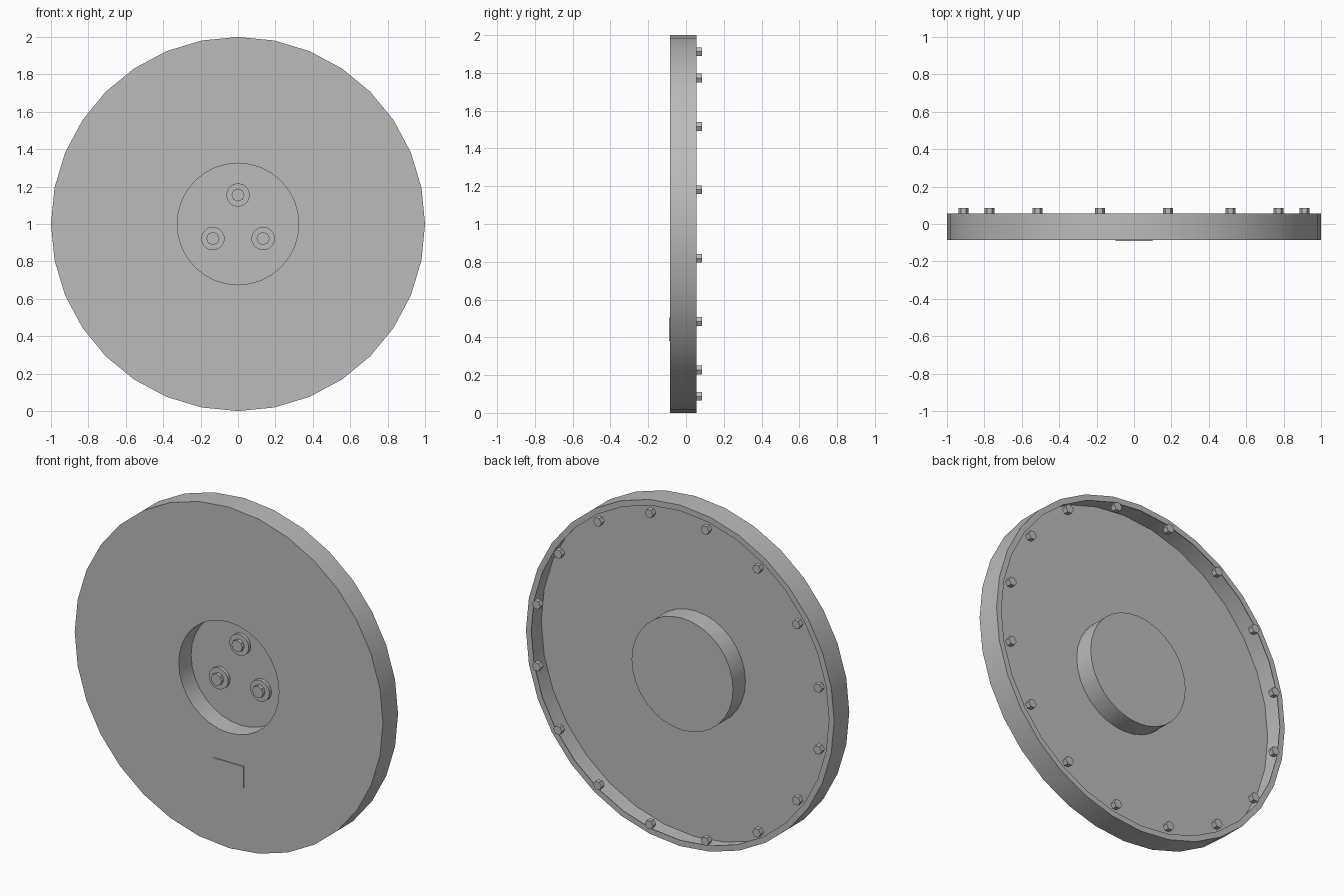
import bpy, bmesh, math
from mathutils import Matrix, Vector

if "Cube" in bpy.data.objects:
    bpy.data.objects.remove(bpy.data.objects["Cube"])

grey = bpy.data.materials.new("plain grey")
grey.use_nodes = True
colour = (0.5, 0.5, 0.5, 1)
grey.diffuse_color = colour
grey.node_tree.nodes["Principled BSDF"].inputs["Base Color"].default_value = colour

CENTRE = Vector((0, 0, 1))


def finish(bm, name):
    bmesh.ops.recalc_face_normals(bm, faces=bm.faces)
    mesh = bpy.data.meshes.new(name)
    bm.to_mesh(mesh)
    bm.free()
    mesh.materials.append(grey)
    obj = bpy.data.objects.new(name, mesh)
    bpy.context.collection.objects.link(obj)
    bpy.ops.object.select_all(action="DESELECT")
    obj.select_set(True)
    bpy.context.view_layer.objects.active = obj
    bpy.ops.object.shade_smooth_by_angle(angle=math.radians(30))
    return obj


def lathe(name, profile, sides):
    """Spin a (radius, y) profile around the wheel axis."""
    bm = bmesh.new()
    verts = [bm.verts.new((r, y, 1)) for r, y in profile]
    edges = [bm.edges.new(pair) for pair in zip(verts, verts[1:])]
    bmesh.ops.spin(bm, geom=verts + edges, cent=CENTRE, axis=(0, 1, 0),
                   angle=math.tau, steps=sides, use_merge=True)
    bmesh.ops.remove_doubles(bm, verts=bm.verts, dist=1e-5)
    return finish(bm, name)


def peg(name, x, z, radius, y0, y1, sides):
    """Short cylinder pointing along y."""
    bm = bmesh.new()
    bmesh.ops.create_cone(bm, cap_ends=True, segments=sides, radius1=radius,
                          radius2=radius, depth=y1 - y0)
    turn = Matrix.Rotation(math.pi / 2, 4, "X")
    # hexagons carry a corner on the x axis
    spin = Matrix.Rotation(math.pi / 2, 4, "Z")
    bm.transform(Matrix.Translation((x, (y0 + y1) / 2, z)) @ turn @ spin)
    return finish(bm, name)


# Thin dished cover: hub pocket, front face, outer wall and rear lip
FRONT, BACK, FLOOR, SKIN = -0.085, 0.055, 0.03, 0.004
HUB, LIP = 0.325, 0.966
lathe("dished_cover", [
    (0, FLOOR), (HUB, FLOOR), (HUB, FRONT), (1, FRONT), (1, BACK),
    (LIP, BACK), (LIP, BACK - SKIN), (1 - SKIN, BACK - SKIN),
    (1 - SKIN, FRONT + SKIN), (HUB + SKIN, FRONT + SKIN),
    (HUB + SKIN, FLOOR + SKIN), (0, FLOOR + SKIN)], 32)

# Three washers and nuts in the hub pocket
for i in range(3):
    a = math.pi / 2 + i * math.tau / 3
    x, z = 0.155 * math.cos(a), 1 + 0.155 * math.sin(a)
    peg(f"hub_washer_{i + 1}", x, z, 0.062, FLOOR - 0.02, FLOOR, 32)
    peg(f"hub_nut_{i + 1}", x, z, 0.035, FLOOR - 0.04, FLOOR - 0.02, 8)

# Ring of hexagonal bolts behind the rim
for i in range(16):
    a = (i + 0.5) * math.tau / 16
    peg(f"rim_bolt_{i + 1}", 0.93 * math.cos(a), 1 + 0.93 * math.sin(a),
        0.027, BACK, 0.085, 6)

# Small raised plate on the front face
bm = bmesh.new()
bmesh.ops.create_cube(bm, size=1)
bm.transform(Matrix.Translation((0, FRONT - 0.0025, 0.443))
             @ Matrix.Diagonal((0.2, 0.005, 0.125, 1)))
finish(bm, "front_plate")
